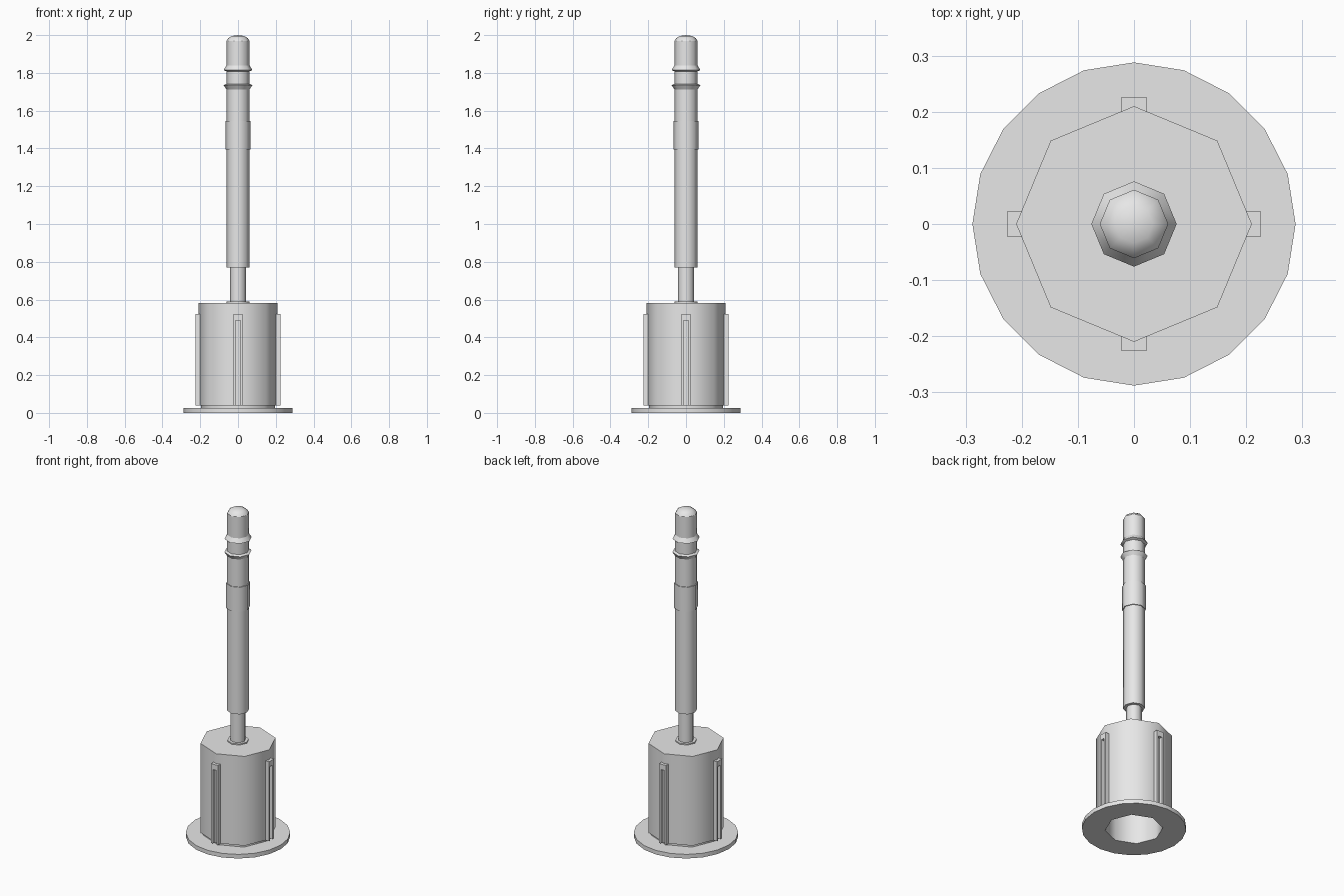
import bpy, bmesh
from math import radians, pi, cos, sin
from mathutils import Matrix

cube = bpy.data.objects.get("Cube")
if cube:
    bpy.data.objects.remove(cube, do_unlink=True)

# Single plain grey material
grey = bpy.data.materials.new("plain_grey")
grey.use_nodes = True
grey.diffuse_color = (0.8, 0.8, 0.8, 1)
grey.node_tree.nodes["Principled BSDF"].inputs["Base Color"].default_value = (0.8, 0.8, 0.8, 1)


def finish(obj, smooth=True):
    obj.data.materials.append(grey)
    bpy.ops.object.select_all(action="DESELECT")
    obj.select_set(True)
    bpy.context.view_layer.objects.active = obj
    if smooth:
        bpy.ops.object.shade_smooth_by_angle(angle=radians(50))
    return obj


def from_bmesh(name, bm, smooth=True):
    bmesh.ops.recalc_face_normals(bm, faces=bm.faces)
    mesh = bpy.data.meshes.new(name)
    bm.to_mesh(mesh)
    bm.free()
    obj = bpy.data.objects.new(name, mesh)
    bpy.context.collection.objects.link(obj)
    return finish(obj, smooth)


def lathe(name, profile, sides=8):
    """Turn a (radius, height) profile around the z axis."""
    bm = bmesh.new()
    verts = [bm.verts.new((r, 0, z)) for r, z in profile]
    edges = [bm.edges.new(pair) for pair in zip(verts, verts[1:])]
    bmesh.ops.spin(bm, geom=verts + edges, cent=(0, 0, 0), axis=(0, 0, 1),
                   angle=2 * pi, steps=sides)
    bmesh.ops.remove_doubles(bm, verts=bm.verts, dist=0.0005)
    return from_bmesh(name, bm)


def flange(name, rings, bottom, top):
    """Flat plate whose outline and hole are regular polygons."""
    curve = bpy.data.curves.new(name, "CURVE")
    curve.dimensions = "2D"
    curve.fill_mode = "BOTH"
    curve.extrude = (top - bottom) / 2
    for radius, sides in rings:
        spline = curve.splines.new("POLY")
        spline.points.add(sides - 1)
        spline.use_cyclic_u = True
        for i, point in enumerate(spline.points):
            a = 2 * pi * i / sides
            point.co = (radius * cos(a), radius * sin(a), 0, 1)
    obj = bpy.data.objects.new(name, curve)
    obj.location.z = (top + bottom) / 2
    bpy.context.collection.objects.link(obj)
    bpy.ops.object.select_all(action="DESELECT")
    obj.select_set(True)
    bpy.context.view_layer.objects.active = obj
    bpy.ops.object.convert(target="MESH")
    return finish(bpy.context.view_layer.objects.active)


def add_box(bm, low, high, turn):
    size = [h - l for l, h in zip(low, high)]
    middle = [(h + l) / 2 for l, h in zip(low, high)]
    bmesh.ops.create_cube(bm, size=1, matrix=turn @ Matrix.Translation(middle)
                          @ Matrix.Diagonal((*size, 1)))


# Base: round flange and hollow octagonal body
flange("base_flange", [(0.288, 20), (0.16, 8)], 0, 0.025)
lathe("body", [(0, 0.54), (0.16, 0.54), (0.16, 0.024), (0.196, 0.024),
               (0.196, 0.04), (0.21, 0.04), (0.21, 0.583), (0, 0.583)])

# Four slotted guides on the body corners: two rails under a cap
for i, side in enumerate(("left", "back", "right", "front")):
    turn = Matrix.Rotation(i * pi / 2, 4, "Z")
    bm = bmesh.new()
    for y0, y1 in ((-0.0235, -0.012), (0.012, 0.0235)):
        add_box(bm, (0.19, y0, 0.04), (0.225, y1, 0.49), turn)
    add_box(bm, (0.19, -0.0235, 0.49), (0.225, 0.0235, 0.523), turn)
    from_bmesh(side + "_guide", bm, smooth=False)

# Stem rising from the body
lathe("stem_washer", [(0, 0.58), (0.06, 0.58), (0.06, 0.59), (0, 0.59)])
lathe("stem", [(0, 0.57), (0.043, 0.57), (0.043, 0.78), (0, 0.78)])

# Long shaft with its sleeve, collars and rounded tip
lathe("shaft", [(0, 0.77), (0.061, 0.77), (0.061, 1.97)])
lathe("sleeve", [(0.06, 1.395), (0.066, 1.395), (0.066, 1.545), (0.06, 1.545)])
lathe("lower_collar", [(0.06, 1.71), (0.076, 1.735), (0.06, 1.742)])
lathe("upper_collar", [(0.06, 1.808), (0.076, 1.815), (0.06, 1.842)])
lathe("tip", [(0.061, 1.97), (0.052, 1.984), (0.034, 1.995), (0, 2)])
